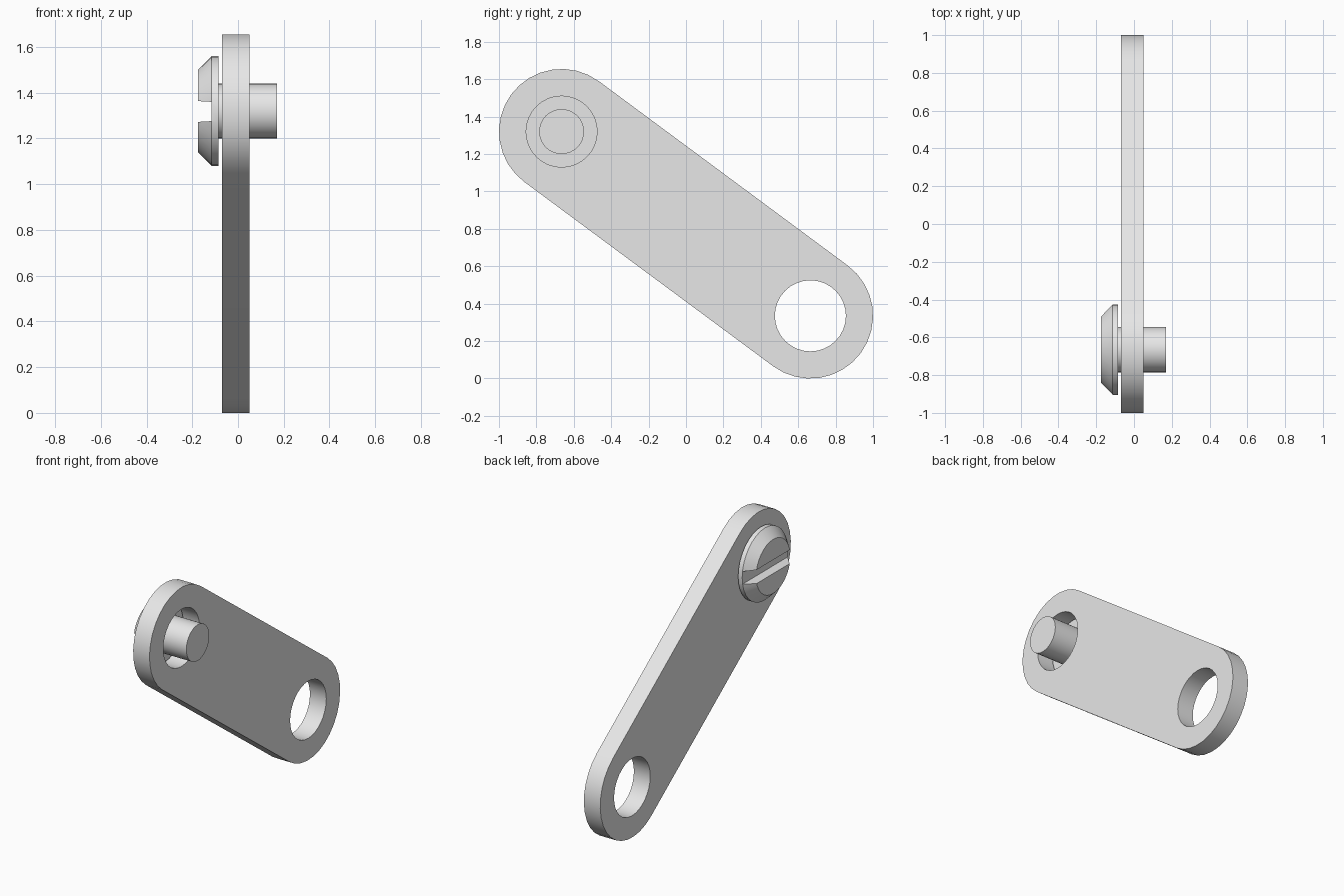
import bpy, bmesh, math

if "Cube" in bpy.data.objects:
    bpy.data.objects.remove(bpy.data.objects["Cube"])

SEGMENTS = 32
UPPER = (-0.665, 1.32)    # pivot centres as (y, z)
LOWER = (0.665, 0.335)
END_RADIUS = 0.335
HOLE_RADIUS = 0.19
TILT = math.atan2(UPPER[1] - LOWER[1], UPPER[0] - LOWER[0])

grey = bpy.data.materials.new("plain_grey")
grey.use_nodes = True
grey.diffuse_color = (0.8, 0.8, 0.8, 1)
grey.node_tree.nodes["Principled BSDF"].inputs["Base Color"].default_value = (0.8, 0.8, 0.8, 1)


def arc(centre, radius, start, sweep, count):
    """Points (y, z) along an arc."""
    return [(centre[0] + radius * math.cos(start + sweep * i / count),
             centre[1] + radius * math.sin(start + sweep * i / count))
            for i in range(count)]


def circle(centre, radius):
    return arc(centre, radius, 0, math.tau, SEGMENTS)


def loft(name, sections):
    """Join matching (x, outline) sections into a capped solid along x."""
    bm = bmesh.new()
    rings = [[bm.verts.new((x, y, z)) for y, z in outline] for x, outline in sections]
    for a, b in zip(rings, rings[1:]):
        for i in range(len(a)):
            j = (i + 1) % len(a)
            bm.faces.new((a[i], a[j], b[j], b[i]))
    bm.faces.new(rings[0][::-1])
    bm.faces.new(rings[-1])
    bmesh.ops.recalc_face_normals(bm, faces=bm.faces)
    mesh = bpy.data.meshes.new(name)
    bm.to_mesh(mesh)
    bm.free()
    mesh.materials.append(grey)
    obj = bpy.data.objects.new(name, mesh)
    bpy.context.collection.objects.link(obj)
    return obj


def activate(obj):
    bpy.ops.object.select_all(action="DESELECT")
    obj.select_set(True)
    bpy.context.view_layer.objects.active = obj


def cut(obj, cutter):
    cutter.hide_render = True
    mod = obj.modifiers.new("cut", "BOOLEAN")
    mod.operation = "DIFFERENCE"
    mod.solver = "EXACT"
    mod.object = cutter
    activate(obj)
    bpy.ops.object.modifier_apply(modifier=mod.name)
    bpy.data.objects.remove(cutter)


# Link plate: two round ends joined by straight sides, with a hole at each end
outline = []
for centre, direction in ((UPPER, TILT), (LOWER, TILT + math.pi)):
    half = SEGMENTS // 2
    outline += arc(centre, END_RADIUS, direction - math.pi / 2, math.pi * (half + 1) / half, half + 1)
plate = loft("link_plate", [(-0.07, outline), (0.05, outline)])
for centre in (UPPER, LOWER):
    hole = circle(centre, HOLE_RADIUS)
    cut(plate, loft("hole_cutter", [(-0.2, hole), (0.2, hole)]))

# Screw: chamfered head and plain shaft, turned as one piece
profile = [(-0.175, 0.18), (-0.115, 0.24), (-0.085, 0.24), (-0.085, 0.12), (0.17, 0.12)]
screw = loft("slotted_screw", [(x, circle(UPPER, r)) for x, r in profile])


# Slightly tapered driver slot across the head
def slot_section(half_height):
    y, z = UPPER
    return [(y + sy * 0.3, z - 0.002 + sz * half_height)
            for sy, sz in ((-1, -1), (1, -1), (1, 1), (-1, 1))]


cut(screw, loft("slot_cutter", [(-0.2, slot_section(0.047)), (-0.115, slot_section(0.042))]))

for obj in (plate, screw):
    activate(obj)
    bpy.ops.object.shade_smooth_by_angle(angle=math.radians(30))
